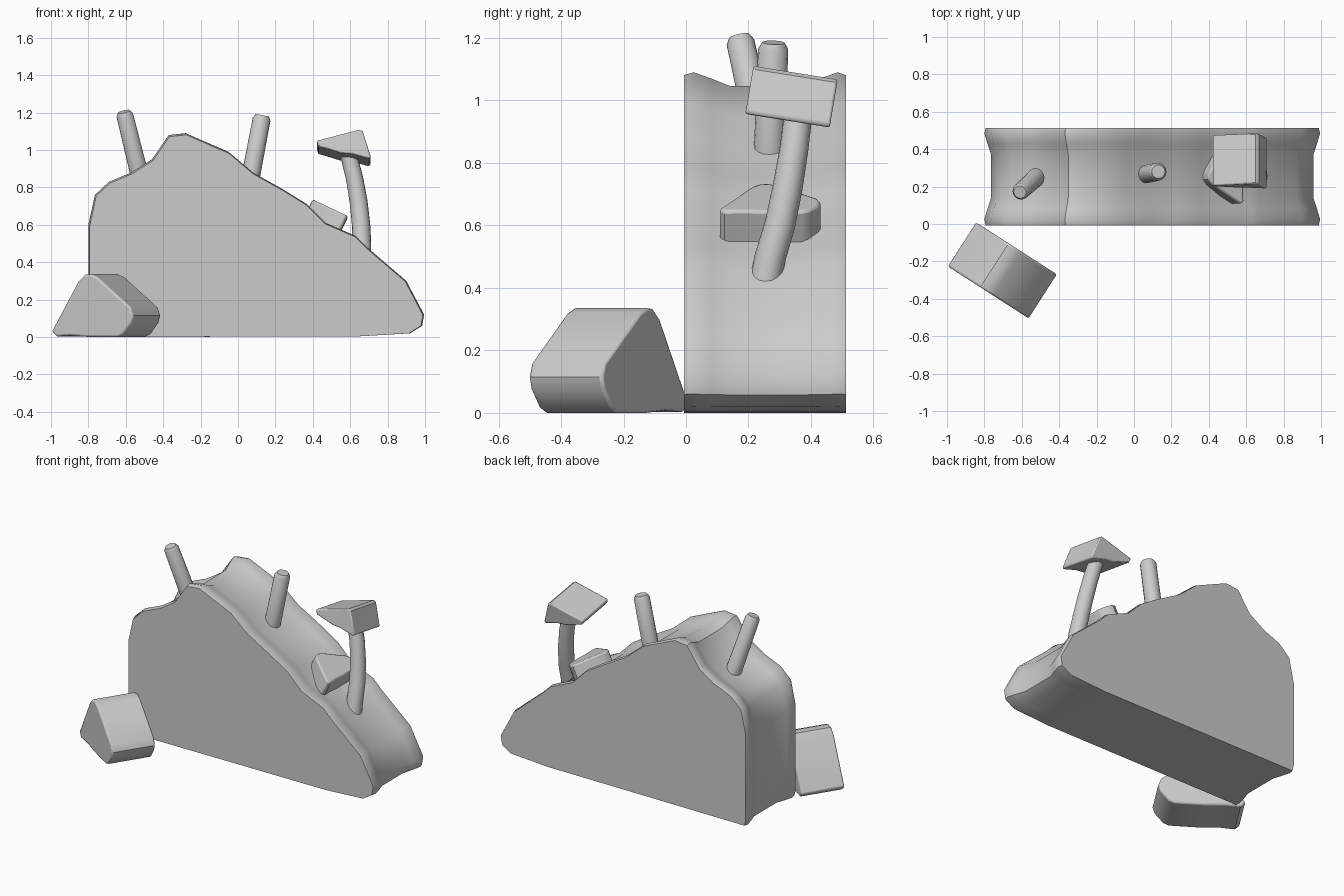
import bpy, bmesh, math
from mathutils import Vector, Matrix

if "Cube" in bpy.data.objects:
    bpy.data.objects.remove(bpy.data.objects["Cube"])


def loft(name, rings, bevel=0.0, angle=35):
    """Skin closed rings of equal length and cap both ends."""
    bm = bmesh.new()
    loops = [[bm.verts.new(p) for p in r] for r in rings]
    n = len(loops[0])
    for a, b in zip(loops, loops[1:]):
        for i in range(n):
            j = (i + 1) % n
            bm.faces.new((a[i], a[j], b[j], b[i]))
    bm.faces.new(loops[0])
    bm.faces.new(loops[-1])
    bmesh.ops.recalc_face_normals(bm, faces=bm.faces)
    me = bpy.data.meshes.new(name)
    bm.to_mesh(me)
    bm.free()
    ob = bpy.data.objects.new(name, me)
    bpy.context.collection.objects.link(ob)
    bpy.ops.object.select_all(action='DESELECT')
    ob.select_set(True)
    bpy.context.view_layer.objects.active = ob
    bpy.ops.object.shade_smooth_by_angle(angle=math.radians(angle))
    if bevel:
        m = ob.modifiers.new("soft_edges", 'BEVEL')
        m.width, m.segments, m.limit_method = bevel, 2, 'ANGLE'
        m.angle_limit = math.radians(50)
    return ob


def prism(name, profile, origin, u, v, w, depth, scale=1.0, bevel=0.01):
    """Profile in the u/v plane, pushed along w."""
    o, u, v, w = (Vector(a) for a in (origin, u, v, w))
    rings = [[o + scale * (u * a + v * b + w * d) for a, b in profile] for d in (0, depth)]
    return loft(name, rings, bevel)


def rod(name, path, sides=16):
    """Round stick along (x, y, z, radius) points."""
    pts = [Vector(p[:3]) for p in path]
    rings = []
    for i, p in enumerate(pts):
        t = pts[min(i + 1, len(pts) - 1)] - pts[max(i - 1, 0)]
        q = Vector((0, 0, 1)).rotation_difference(t.normalized())
        r = path[i][3]
        rings.append([p + q @ Vector((r * math.cos(k * math.tau / sides),
                                      r * math.sin(k * math.tau / sides), 0))
                      for k in range(sides)])
    return loft(name, rings)


def straight_stick(name, base, top, r0, r1):
    b, t = Vector(base), Vector(top)
    tip = t - (t - b).normalized() * 0.02
    return rod(name, [(*b, r0), (*tip, r1), (*t, r1 * 0.75)])


# Main slab: hill profile, hollowed between the two raised rims
hill = [(-0.79, 0), (-0.8, 0.04), (-0.8, 0.3), (-0.8, 0.6), (-0.765, 0.76), (-0.69, 0.83),
        (-0.57, 0.88), (-0.46, 0.95), (-0.37, 1.08), (-0.28, 1.09), (-0.05, 0.99),
        (0.08, 0.88), (0.24, 0.79), (0.37, 0.71), (0.47, 0.61), (0.63, 0.54),
        (0.69, 0.48), (0.90, 0.30), (0.995, 0.12), (0.985, 0.06), (0.92, 0.02), (0.65, 0.004)]
sections = [(-0.007, 0.992), (0.025, 1.0), (0.08, 0.982), (0.14, 0.96),
            (0.37, 0.96), (0.43, 0.982), (0.485, 1.0), (0.512, 0.992)]
loft("hill_slab", [[(0.1 + (x - 0.1) * s, y, z * s) for x, z in hill] for y, s in sections],
     angle=40)

# Rocks sharing one rounded wedge profile
wedge = [(0, 0.03), (0.03, 0.003), (0.12, 0.008), (0.24, 0), (0.42, 0), (0.455, 0.015),
         (0.505, 0.075), (0.517, 0.115), (0.5, 0.16), (0.29, 0.32), (0.25, 0.336),
         (0.21, 0.333), (0.17, 0.3)]
prism("ground_rock", wedge, (-0.998, -0.225, 0), (0.84, -0.54, 0), (0, 0, 1),
      (0.54, 0.84, 0), 0.28)
prism("slope_rock", wedge, (0.59, 0.105, 0.645), (0, 1, 0), (-0.9, 0, 0.43),
      (-0.43, 0, -0.9), 0.28, scale=0.63)

# Stone on top of the bent stem
cap = [(0.42, 1.05), (0.65, 1.11), (0.667, 1.10), (0.71, 0.965), (0.70, 0.955),
       (0.61, 0.98), (0.55, 0.985), (0.47, 1.01), (0.43, 1.02)]
prism("stem_stone", cap, (0, 0.407, 0), (1, 0, 0), (0, 0.17, 1) and (0, -0.17 + 0.34, 1),
      (0, 1, -0.16), 0.27).location.y = -0.38

# Straight sticks and the bent stem
straight_stick("left_stick", (-0.50, 0.27, 0.76), (-0.61, 0.17, 1.205), 0.05, 0.045)
straight_stick("middle_stick", (0.055, 0.265, 0.79), (0.13, 0.28, 1.185), 0.05, 0.048)
rod("bent_stem", [(0.663, 0.25, 0.40, 0.05), (0.662, 0.27, 0.50, 0.05), (0.658, 0.30, 0.60, 0.049),
                  (0.645, 0.325, 0.72, 0.048), (0.625, 0.345, 0.84, 0.046),
                  (0.595, 0.36, 0.96, 0.045), (0.58, 0.365, 1.0, 0.045)])
